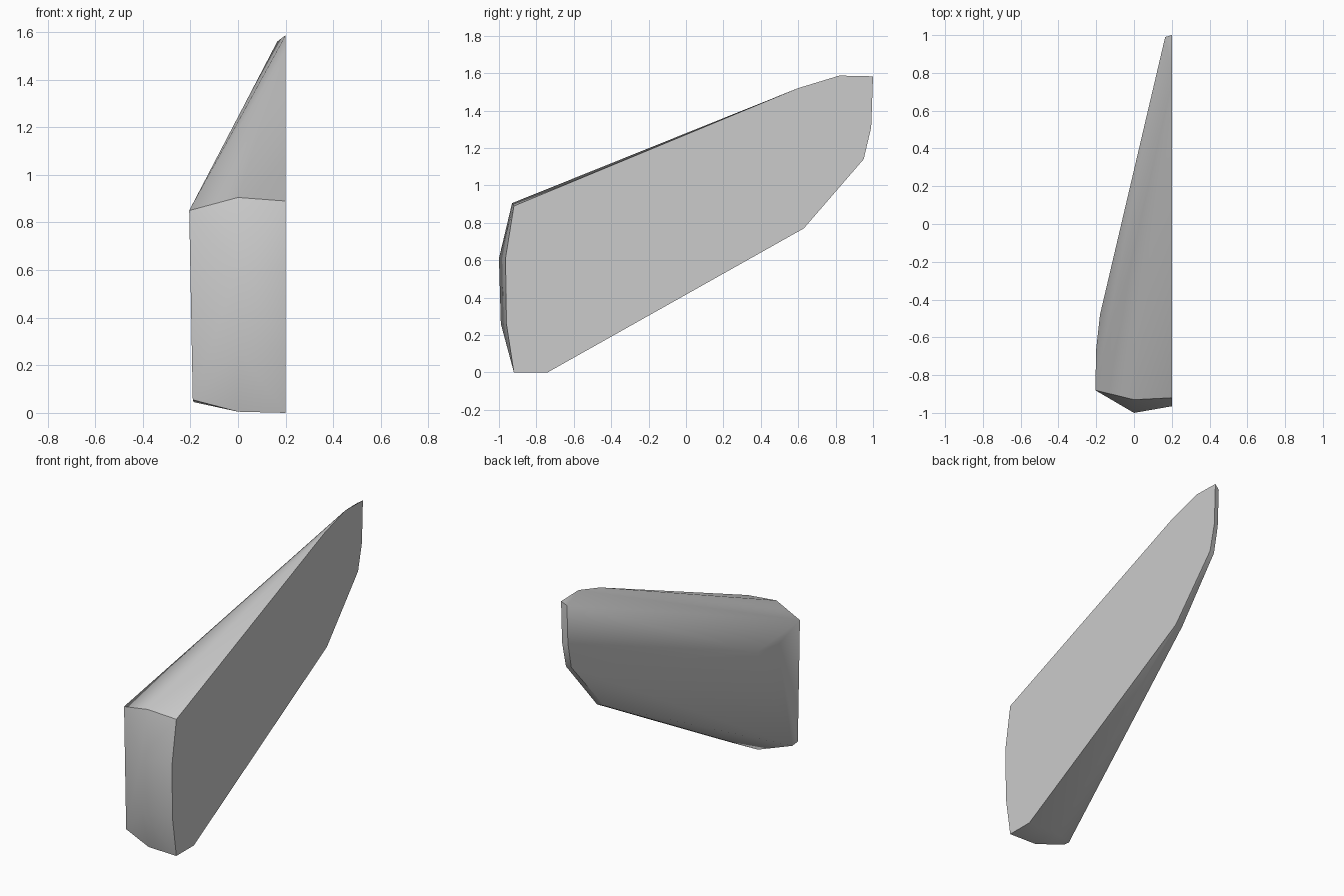
import bpy, bmesh, math

cube = bpy.data.objects.get("Cube")
if cube:
    bpy.data.objects.remove(cube, do_unlink=True)

# Plain grey material
grey = bpy.data.materials.new("light grey")
grey.use_nodes = True
colour = (0.6, 0.6, 0.6, 1)
grey.diffuse_color = colour
grey.node_tree.nodes["Principled BSDF"].inputs["Base Color"].default_value = colour

# Flat side outline (y, z) at x = 0.2
flat_side = [(-0.92, 0), (-0.96, 0.26), (-0.965, 0.61), (-0.92, 0.89),
             (0.60, 1.52), (0.82, 1.587), (1.0, 1.583), (0.99, 1.31),
             (0.95, 1.14), (0.63, 0.77), (-0.74, 0)]
# Ridge down the middle of the blunt front end (y, z) at x = 0
front_ridge = [(-0.92, 0.005), (-0.99, 0.26), (-1.0, 0.61), (-0.93, 0.905), (-0.74, 0.005)]
# Outer tapered side (x, y, z)
outer_side = [(-0.205, -0.88, 0.85), (-0.19, -0.88, 0.055), (-0.185, -0.83, 0.045),
              (-0.20, -0.66, 0.77), (-0.18, -0.48, 0.79), (0.165, 0.99, 1.56),
              (0.165, 0.98, 1.31), (0.165, 0.945, 1.14), (0.15, 0.63, 0.775)]

points = [(0.2, y, z) for y, z in flat_side] + [(0, y, z) for y, z in front_ridge] + outer_side

# Wrap the outlines in one tapered faceted body
bm = bmesh.new()
for p in points:
    bm.verts.new(p)
hull = bmesh.ops.convex_hull(bm, input=bm.verts[:])
bmesh.ops.delete(bm, geom=list({g for g in hull["geom_interior"] + hull["geom_unused"]
                                if isinstance(g, bmesh.types.BMVert)}), context='VERTS')
bmesh.ops.dissolve_limit(bm, angle_limit=math.radians(0.5), verts=bm.verts[:], edges=bm.edges[:])
bmesh.ops.recalc_face_normals(bm, faces=bm.faces[:])

mesh = bpy.data.meshes.new("tapered_panel")
bm.to_mesh(mesh)
bm.free()
mesh.materials.append(grey)
panel = bpy.data.objects.new("tapered_panel", mesh)
bpy.context.collection.objects.link(panel)

# Soft shading across the gentle creases
bpy.ops.object.select_all(action='DESELECT')
panel.select_set(True)
bpy.context.view_layer.objects.active = panel
bpy.ops.object.shade_smooth_by_angle(angle=math.radians(48))
